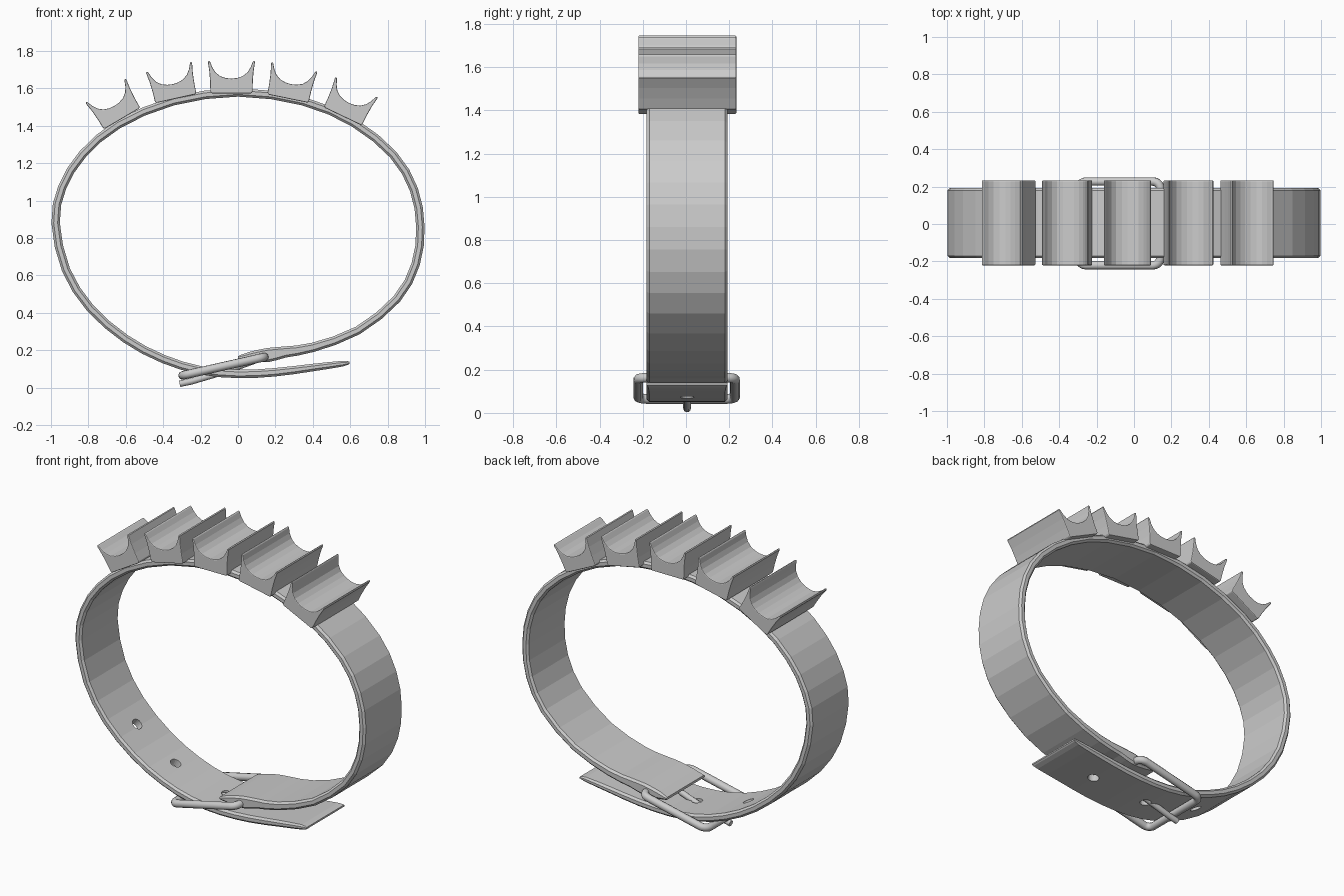
import bpy, bmesh, math
from mathutils import Vector, Matrix

if "Cube" in bpy.data.objects:
    bpy.data.objects.remove(bpy.data.objects["Cube"])

YC = 0.005  # strap centre line in y


def mesh_object(name, bm):
    bmesh.ops.recalc_face_normals(bm, faces=bm.faces[:])
    me = bpy.data.meshes.new(name)
    bm.to_mesh(me)
    bm.free()
    ob = bpy.data.objects.new(name, me)
    bpy.context.collection.objects.link(ob)
    return ob


def activate(ob):
    bpy.ops.object.select_all(action='DESELECT')
    ob.select_set(True)
    bpy.context.view_layer.objects.active = ob


def catmull(pts, n):
    """Smooth path through the points, n steps per span."""
    p = [pts[0]] + pts + [pts[-1]]
    out = []
    for i in range(1, len(p) - 2):
        a, b, c, d = p[i - 1:i + 3]
        for k in range(n):
            t = k / n
            out.append(0.5 * (2 * b + (c - a) * t + (2 * a - 5 * b + 4 * c - d) * t ** 2
                              + (3 * b - a - 3 * c + d) * t ** 3))
    return out + [pts[-1]]


def rod(name, pts, radius, cyclic=False):
    """Round bar along a path."""
    cu = bpy.data.curves.new(name, 'CURVE')
    cu.dimensions = '3D'
    cu.bevel_depth = radius
    cu.bevel_resolution = 3
    cu.use_fill_caps = True
    sp = cu.splines.new('POLY')
    sp.points.add(len(pts) - 1)
    for q, p in zip(sp.points, pts):
        q.co = (*p, 1)
    sp.use_cyclic_u = cyclic
    ob = bpy.data.objects.new(name, cu)
    bpy.context.collection.objects.link(ob)
    activate(ob)
    bpy.ops.object.convert(target='MESH')
    bpy.ops.object.shade_smooth_by_angle(angle=math.radians(50))
    return ob


# Strap centre line (x, z, thickness): loose tail, round the loop, to the buckle flap
T = 0.045
path = [(.597, .133, .01), (.56, .128, .03), (.4, .107, .04), (.2, .082, T), (0, .073, T),
        (-.2, .092, T), (-.4, .153, T), (-.6, .26, T), (-.79, .425, T), (-.92, .63, T),
        (-.975, .88, T), (-.94, 1.07, T), (-.83, 1.248, T), (-.64, 1.407, T), (-.35, 1.53, T),
        (0, 1.578, T), (.35, 1.53, T), (.62, 1.415, T), (.83, 1.245, T), (.94, 1.06, T),
        (.975, .86, T), (.95, .66, T), (.85, .475, T), (.64, .305, T), (.4, .215, .05),
        (.25, .19, .06), (.16, .174, .075), (.06, .165, .05), (0, .16, .016)]
pts = catmull([Vector(p) for p in path], 2)


def tangent(i):
    d = pts[min(i + 1, len(pts) - 1)] - pts[max(i - 1, 0)]
    return Vector((d.x, 0, d.y)).normalized()


bm = bmesh.new()
rings = []
H = 0.187
for i, p in enumerate(pts):
    t = tangent(i)
    nrm = Vector((-t.z, 0, t.x))
    h = p.z / 2
    b = min(0.012, h * 0.6)
    section = [(-H, -h + b), (-H + b, -h), (H - b, -h), (H, -h + b),
               (H, h - b), (H - b, h), (-H + b, h), (-H, h - b)]
    rings.append([bm.verts.new(Vector((p.x, YC + y, p.y)) + nrm * w) for y, w in section])
for r, s in zip(rings, rings[1:]):
    for k in range(8):
        bm.faces.new((r[k], r[(k + 1) % 8], s[(k + 1) % 8], s[k]))
bm.faces.new(rings[0])
bm.faces.new(rings[-1])
strap = mesh_object("strap", bm)

# Punched holes in the lower strap
bm = bmesh.new()
half = len(pts) // 2
for x in (.30, -.08, -.44, -.71):
    i = next(k for k in range(half) if pts[k].x >= x > pts[k + 1].x)
    f = (pts[i].x - x) / (pts[i].x - pts[i + 1].x)
    c = pts[i].lerp(pts[i + 1], f)
    t = tangent(i)
    m = (Matrix.Translation((c.x, YC, c.y))
         @ Vector((-t.z, 0, t.x)).to_track_quat('Z', 'Y').to_matrix().to_4x4())
    bmesh.ops.create_cone(bm, cap_ends=True, segments=20, radius1=.032, radius2=.032,
                          depth=.08, matrix=m)
cutter = mesh_object("hole_cutter", bm)
cutter.hide_render = True
mod = strap.modifiers.new("holes", 'BOOLEAN')
mod.operation = 'DIFFERENCE'
mod.solver = 'EXACT'
mod.object = cutter
activate(strap)
bpy.ops.object.modifier_apply(modifier="holes")
bpy.data.objects.remove(cutter)

# Five grooved holders on top of the strap
right = [(.108, 0), (.113, .01), (.114, .06), (.118, .115), (.126, .168), (.121, .176),
         (.114, .168), (.102, .138), (.085, .112), (.06, .092), (.03, .082)]
profile = right + [(0, .079)] + [(-x, z) for x, z in reversed(right)]
holders = [(-.62, 1.438, 30.5), (-.332, 1.545, 12.5), (-.035, 1.573, 0),
           (.267, 1.545, -11.5), (.56, 1.45, -25.5)]
for n, (x, z, ang) in enumerate(holders, 1):
    bm = bmesh.new()
    face = bm.faces.new([bm.verts.new((u, -.227, w)) for u, w in profile])
    ext = bmesh.ops.extrude_face_region(bm, geom=[face])
    bmesh.ops.translate(bm, vec=(0, .454, 0),
                        verts=[v for v in ext['geom'] if isinstance(v, bmesh.types.BMVert)])
    ob = mesh_object(f"holder_{n}", bm)
    ob.location = (x, .006, z)
    ob.rotation_euler.y = -math.radians(ang)
    bev = ob.modifiers.new("edge_round", 'BEVEL')
    bev.width = .005
    bev.segments = 2
    bev.limit_method = 'ANGLE'
    bev.angle_limit = math.radians(60)

# Buckle frame: tilted rounded rectangle
mid, half_len, half_w, rad = Vector((-.0775, .003, .114)), .224, .224, .04
along = Vector((.437, 0, .098)).normalized()
frame = []
for sx, sy, start in ((1, 1, 0), (-1, 1, 90), (-1, -1, 180), (1, -1, 270)):
    for k in range(6):
        a = math.radians(start + 18 * k)
        u = sx * (half_len - rad) + rad * math.cos(a)
        v = sy * (half_w - rad) + rad * math.sin(a)
        frame.append(mid + along * u + Vector((0, v, 0)))
rod("buckle_frame", frame, .023, True)

# Buckle prong: from the bar through a hole and over the outer bar
rod("buckle_prong", [(.14, YC, .163), (-.08, YC, .083), (-.25, YC, .033), (-.312, YC, .02)], .018)
